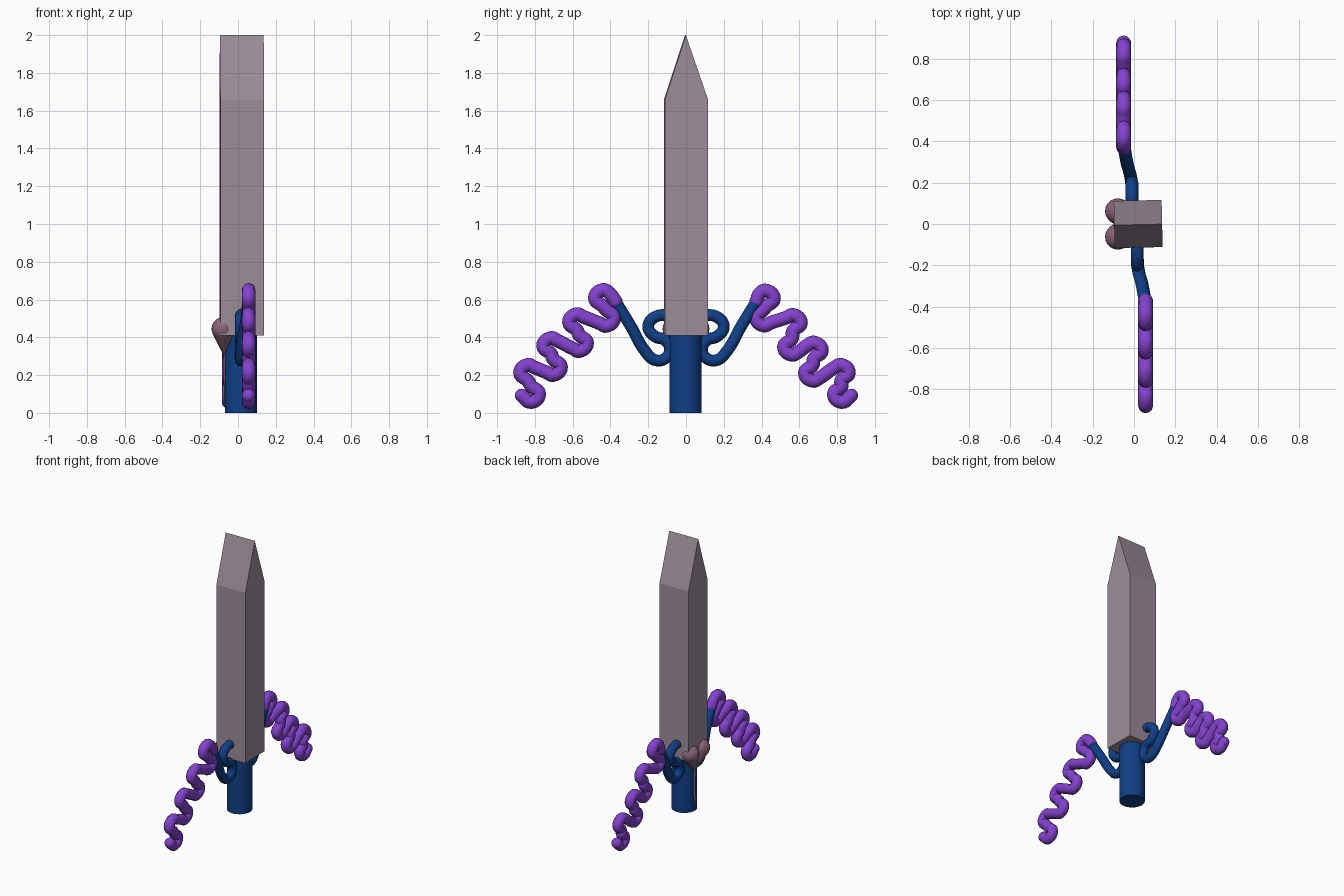
import bpy, bmesh, math
from mathutils import Vector, Matrix

if "Cube" in bpy.data.objects:
    bpy.data.objects.remove(bpy.data.objects["Cube"])


def material(name, rgb):
    m = bpy.data.materials.new(name)
    m.diffuse_color = (*rgb, 1)
    m.use_nodes = True
    m.node_tree.nodes["Principled BSDF"].inputs["Base Color"].default_value = m.diffuse_color
    return m


GREY = material("blade grey", (0.33, 0.265, 0.32))
BLUE = material("deep blue", (0.005, 0.05, 0.24))
PURPLE = material("bright purple", (0.23, 0.055, 0.62))
MAUVE = material("dusty mauve", (0.25, 0.13, 0.19))


def add_mesh(name, bm, mat, smooth=None):
    me = bpy.data.meshes.new(name)
    bmesh.ops.recalc_face_normals(bm, faces=bm.faces)
    bm.to_mesh(me)
    bm.free()
    ob = bpy.data.objects.new(name, me)
    bpy.context.collection.objects.link(ob)
    me.materials.append(mat)
    if smooth:
        bpy.ops.object.select_all(action='DESELECT')
        ob.select_set(True)
        bpy.context.view_layer.objects.active = ob
        bpy.ops.object.shade_smooth_by_angle(angle=math.radians(smooth))
    return ob


def sphere(bm, pos, r):
    return bmesh.ops.create_uvsphere(bm, u_segments=20, v_segments=12, radius=r,
                                     matrix=Matrix.Translation(pos))["verts"]


def tube(name, pts, r, mat):
    cu = bpy.data.curves.new(name, 'CURVE')
    cu.dimensions = '3D'
    cu.bevel_depth = r
    cu.bevel_resolution = 4
    cu.resolution_u = 6
    cu.use_fill_caps = True
    sp = cu.splines.new('BEZIER')
    sp.bezier_points.add(len(pts) - 1)
    for bp, p in zip(sp.bezier_points, pts):
        bp.co = p
        bp.handle_left_type = bp.handle_right_type = 'AUTO'
    ob = bpy.data.objects.new(name, cu)
    bpy.context.collection.objects.link(ob)
    cu.materials.append(mat)
    bpy.ops.object.select_all(action='DESELECT')
    ob.select_set(True)
    bpy.context.view_layer.objects.active = ob
    bpy.ops.object.convert(target='MESH')
    bpy.ops.object.shade_smooth_by_angle(angle=math.radians(50))


# blade: pointed profile extruded through the depth
bm = bmesh.new()
profile = [(-0.114, 0.41), (0.114, 0.41), (0.114, 1.66), (-0.003, 2.0), (-0.114, 1.66)]
face = bm.faces.new([bm.verts.new((-0.116, y, z)) for y, z in profile])
ext = bmesh.ops.extrude_face_region(bm, geom=[face])["geom"]
bmesh.ops.translate(bm, vec=(0.232, 0, 0),
                    verts=[v for v in ext if isinstance(v, bmesh.types.BMVert)])
bm.transform(Matrix.Translation((0.02, 0, 0)) @ Matrix.Rotation(math.radians(1.2), 4, 'Z'))
add_mesh("blade", bm, GREY)

# handle
bm = bmesh.new()
bmesh.ops.create_cone(bm, cap_ends=True, segments=32, radius1=0.085, radius2=0.085,
                      depth=0.45, matrix=Matrix.Translation((0.015, -0.002, 0.225)))
add_mesh("handle", bm, BLUE, 40)


# heart ornament: two tapered lobes and a thin tail, each the hull of two balls
def taper(name, a, ra, b, rb):
    bm = bmesh.new()
    sphere(bm, a, ra)
    sphere(bm, b, rb)
    res = bmesh.ops.convex_hull(bm, input=bm.verts[:])
    junk = [g for g in res["geom_interior"] + res["geom_unused"]
            if isinstance(g, bmesh.types.BMVert)]
    bmesh.ops.delete(bm, geom=list(set(junk)), context='VERTS')
    add_mesh(name, bm, MAUVE, 60)


for side, s in (("left", 1), ("right", -1)):
    taper("heart_lobe_" + side, (-0.078, s * 0.062, 0.445), 0.062, (-0.064, 0, 0.32), 0.018)
taper("heart_tail", (-0.064, 0, 0.33), 0.014, (-0.066, 0, 0.05), 0.008)

# guard arms and wavy cords; bend centres are (distance from middle, height)
guard = [(0.06, 0.51), (0.155, 0.512), (0.20, 0.46), (0.165, 0.405), (0.11, 0.385),
         (0.085, 0.335), (0.11, 0.288), (0.165, 0.28), (0.215, 0.325), (0.29, 0.455), (0.385, 0.61)]
bends = {
    "left": ([(0.423, 0.605), (0.566, 0.476), (0.677, 0.33), (0.82, 0.212)],
             [(0.413, 0.505), (0.561, 0.35), (0.672, 0.212), (0.825, 0.1)]),
    "right": ([(0.44, 0.608), (0.577, 0.48), (0.714, 0.354), (0.836, 0.212)],
              [(0.423, 0.503), (0.566, 0.37), (0.704, 0.243), (0.82, 0.1)]),
}
R = 0.043
for side, s in (("left", 1), ("right", -1)):
    def place(d, z):
        drift = 0.013 + 0.04 * min(1, max(0, (d - 0.2) / 0.16))
        return Vector((0.003 - s * drift, s * d, z))

    tube("guard_arm_" + side, [place(d, z) for d, z in guard], 0.031, BLUE)
    path = [(0.372, 0.59)]
    for (od, oz), (nd, nz) in zip(*bends[side]):
        path += [(od - 0.7 * R, oz + 0.7 * R), (od, oz + R), (od + R, oz), (od, oz - R),
                 (nd, nz + R), (nd - R, nz), (nd, nz - R), (nd + 0.7 * R, nz - 0.7 * R)]
    path[-1] = (path[-2][0] + 0.05, path[-2][1] + 0.035)
    tube("wavy_cord_" + side, [place(d, z) for d, z in path], 0.036, PURPLE)
    bm = bmesh.new()
    sphere(bm, place(*path[-1]), 0.036)
    sphere(bm, place(*path[0]), 0.036)
    add_mesh("cord_ends_" + side, bm, PURPLE, 60)
